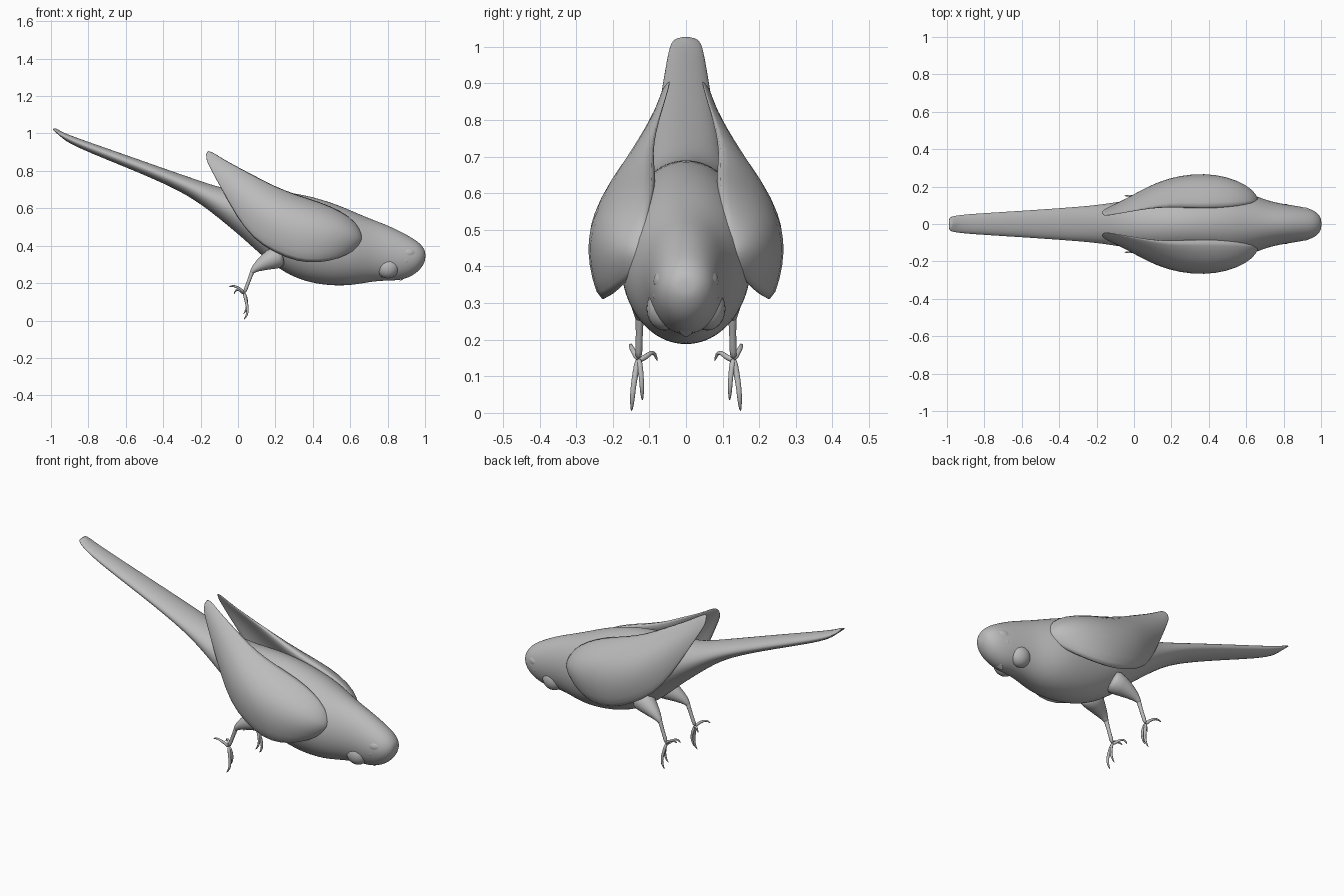
import bpy, bmesh, math
from mathutils import Vector

cube = bpy.data.objects.get("Cube")
if cube:
    bpy.data.objects.remove(cube)

grey = bpy.data.materials.new("plain grey")
grey.use_nodes = True
grey.diffuse_color = (0.5, 0.5, 0.5, 1)
grey.node_tree.nodes["Principled BSDF"].inputs["Base Color"].default_value = (0.5, 0.5, 0.5, 1)


def finish(name, bm, mirror, levels):
    """Turn a bmesh into a smooth object, mirrored across the body if asked."""
    bmesh.ops.recalc_face_normals(bm, faces=bm.faces)
    mesh = bpy.data.meshes.new(name)
    bm.to_mesh(mesh)
    bm.free()
    mesh.materials.append(grey)
    for poly in mesh.polygons:
        poly.use_smooth = True
    obj = bpy.data.objects.new(name, mesh)
    bpy.context.collection.objects.link(obj)
    if mirror:
        mod = obj.modifiers.new("Mirror", "MIRROR")
        mod.use_axis = (False, True, False)
        mod.use_mirror_merge = False
    if levels:
        mod = obj.modifiers.new("Subdivision", "SUBSURF")
        mod.levels = mod.render_levels = levels
    return obj


def loft(name, rings, mirror=False, levels=2):
    """Skin a row of closed rings and cap both ends."""
    bm = bmesh.new()
    rows = [[bm.verts.new(p) for p in ring] for ring in rings]
    n = len(rows[0])
    for a, b in zip(rows, rows[1:]):
        for i in range(n):
            j = (i + 1) % n
            bm.faces.new((a[i], a[j], b[j], b[i]))
    bm.faces.new(rows[0])
    bm.faces.new(rows[-1])
    return finish(name, bm, mirror, levels)


def tube(name, path, sides=8):
    """Tapered limb along points of (x, y, z, radius), on both sides."""
    pts = [Vector(p[:3]) for p in path]
    rings = []
    for k, p in enumerate(pts):
        t = (pts[min(k + 1, len(pts) - 1)] - pts[max(k - 1, 0)]).normalized()
        u = t.cross(Vector((0, 1, 0))).normalized()
        v = t.cross(u)
        rings.append([p + path[k][3] * (u * math.cos(a) + v * math.sin(a))
                      for a in (math.tau * i / sides for i in range(sides))])
    return loft(name, rings, True, 1)


def ball(name, centre, size):
    bm = bmesh.new()
    bmesh.ops.create_uvsphere(bm, u_segments=20, v_segments=12, radius=1)
    for v in bm.verts:
        v.co = Vector([c + s * q for c, s, q in zip(centre, size, v.co)])
    return finish(name, bm, True, 0)


# Body, head and tail: (x, top, underside, half width)
sections = [
    (-1.0, 1.032, 1.02, .035), (-.95, 1.01, .975, .046), (-.85, .972, .92, .055),
    (-.6, .885, .82, .07), (-.34, .793, .71, .088), (-.2, .745, .625, .1),
    (-.08, .705, .53, .118), (.04, .69, .43, .138), (.14, .69, .335, .155),
    (.28, .685, .235, .168), (.42, .655, .195, .178), (.54, .615, .186, .178),
    (.63, .575, .193, .158), (.72, .538, .21, .122), (.8, .508, .215, .106),
    (.87, .475, .215, .096), (.93, .442, .238, .084), (.97, .415, .268, .068),
    (.995, .385, .305, .042), (1.002, .363, .33, .018)]
SIDES = 20
body = []
for k, (x, top, low, w) in enumerate(sections):
    ring = []
    for i in range(SIDES):
        a = math.tau * i / SIDES
        notch = .03 * (1 - abs(math.cos(a))) if k == 0 else 0
        ring.append((x + notch, w * math.cos(a) * 1.02,
                     (top + low) / 2 + (top - low) / 2 * math.sin(a) * 1.02))
    body.append(ring)
loft("body", body)

# Folded wings: upper edge, outward bulge, lower edge, thickness
stations = [
    ((.665, .12, .46), (.67, .14, .44), (.66, .13, .41), .01),
    ((.63, .11, .535), (.655, .23, .46), (.62, .155, .365), .05),
    ((.55, .09, .595), (.58, .31, .52), (.53, .2, .312), .08),
    ((.44, .08, .645), (.45, .355, .57), (.43, .23, .285), .1),
    ((.31, .08, .685), (.3, .355, .6), (.32, .235, .288), .1),
    ((.19, .085, .735), (.15, .32, .63), (.2, .215, .338), .08),
    ((.09, .075, .787), (.04, .24, .69), (.085, .185, .41), .045),
    ((-.01, .06, .835), (-.04, .17, .76), (0, .15, .53), .025),
    ((-.09, .05, .877), (-.11, .11, .82), (-.085, .115, .69), .016),
    ((-.145, .042, .91), (-.15, .075, .88), (-.15, .085, .81), .012),
    ((-.168, .045, .908), (-.17, .065, .895), (-.175, .07, .865), .006)]
STEPS = 7
wing = []
for upper, bulge, lower, thick in stations:
    u, b, l = Vector(upper), Vector(bulge), Vector(lower)
    outer = []
    for i in range(STEPS + 1):
        t = i / STEPS
        outer.append(u * (1 - t) ** 2 + b * 2 * t * (1 - t) + l * t * t)
    inner = []
    for i in range(STEPS - 1, 0, -1):
        inset = thick * math.sin(math.pi * i / STEPS) ** .5
        inner.append(outer[i] - Vector((0, inset, inset * .3)))
    wing.append(outer + inner)
loft("wings", wing, True, 1)

# Face: cheeks, brows, eyes and hooked beak
ball("cheeks", (.8, .058, .285), (.062, .05, .06))
ball("brows", (.9, .055, .36), (.055, .035, .035))
ball("eyes", (.895, .078, .322), (.018, .012, .018))
beak = [(.955, .335, .05, .04), (.945, .285, .045, .037),
        (.915, .245, .033, .028), (.88, .22, .02, .016), (.862, .208, .005, .004)]
loft("beak", [[(x + d * math.sin(a), w * math.cos(a), z + d * .5 * math.sin(a))
               for a in (math.tau * i / 10 for i in range(10))]
              for x, z, w, d in beak])

# Legs: feathered thigh, shank and four clawed toes
tube("thighs", [(.24, .085, .35, .075), (.17, .105, .325, .055),
                (.115, .12, .295, .034), (.08, .127, .27, .016), (.07, .128, .25, .01)], 12)
tube("shanks", [(.085, .126, .285, .016), (.07, .127, .245, .011),
                (.05, .128, .19, .01), (.032, .13, .145, .012)])
toes = {
    "outer_front_toes": [(.032, .13, .15, .01), (.042, .138, .11, .009),
                         (.052, .145, .065, .008), (.05, .147, .03, .007), (.03, .149, .003, .002)],
    "inner_front_toes": [(.032, .13, .15, .01), (.045, .124, .12, .008),
                         (.05, .121, .085, .007), (.045, .12, .055, .006), (.028, .119, .033, .002)],
    "outer_back_toes": [(.032, .13, .145, .01), (.018, .142, .165, .008),
                        (-.005, .15, .18, .007), (-.03, .151, .187, .006), (-.052, .151, .178, .002)],
    "inner_back_toes": [(.032, .13, .145, .01), (.022, .112, .15, .008),
                        (.006, .096, .166, .007), (-.012, .085, .164, .006), (-.022, .078, .14, .002)]}
for name, path in toes.items():
    tube(name, path)
